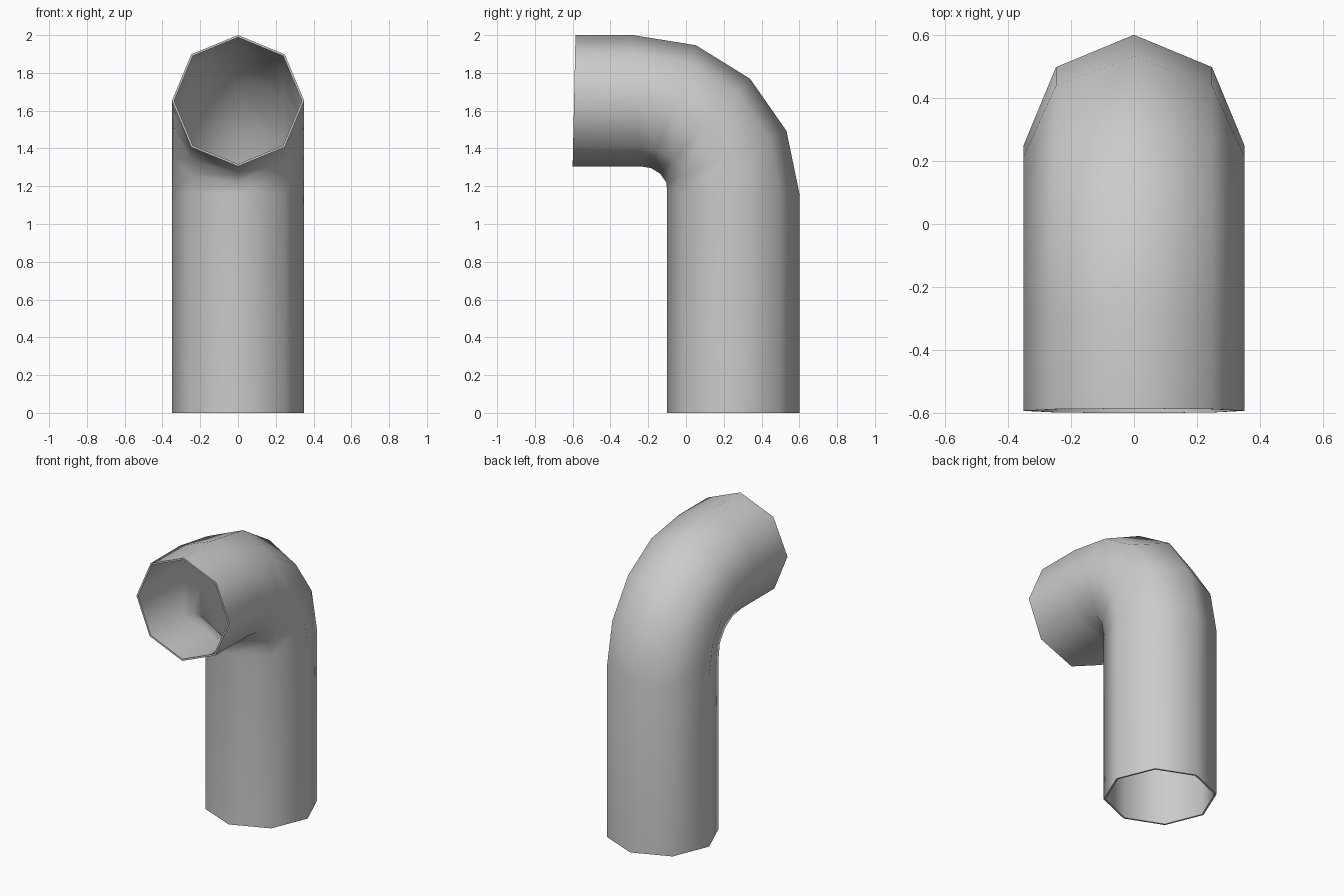
import bpy, bmesh, math

if "Cube" in bpy.data.objects:
    bpy.data.objects.remove(bpy.data.objects["Cube"])

SIDES, RX = 8, 0.35
PIVOT_Y, PIVOT_Z = -0.234, 1.163
R_IN, R_OUT = 0.142, 0.834

# Each ring is given by its inner-bend and outer-bend points (y, z)
rings = [((-0.1, 0.0), (0.6, 0.0)), ((-0.1, PIVOT_Z), (0.6, PIVOT_Z))]
for i in range(1, 4):
    a = math.radians(23.3 * i)
    c, s = math.cos(a), math.sin(a)
    rings.append(((PIVOT_Y + R_IN * c, PIVOT_Z + R_IN * s),
                  (PIVOT_Y + R_OUT * c, PIVOT_Z + R_OUT * s)))
rings += [((-0.24, 1.305), (-0.28, 2.0)), ((-0.6, 1.305), (-0.585, 2.0))]

# Octagonal pipe skin lofted through the rings
bm = bmesh.new()
loops = []
for (yi, zi), (yo, zo) in rings:
    loop = []
    for k in range(SIDES):
        t = 2 * math.pi * k / SIDES
        f = (1 + math.cos(t)) / 2
        loop.append(bm.verts.new((RX * math.sin(t), yi + (yo - yi) * f, zi + (zo - zi) * f)))
    loops.append(loop)
for a, b in zip(loops, loops[1:]):
    for k in range(SIDES):
        n = (k + 1) % SIDES
        # winding gives outward normals
        bm.faces.new((a[n], a[k], b[k], b[n]))
mesh = bpy.data.meshes.new("elbow_pipe")
bm.to_mesh(mesh)
bm.free()
pipe = bpy.data.objects.new("elbow_pipe", mesh)
bpy.context.collection.objects.link(pipe)

# Thin wall with open ends
wall = pipe.modifiers.new("wall", 'SOLIDIFY')
wall.thickness = 0.012
wall.offset = -1
bpy.context.view_layer.objects.active = pipe
pipe.select_set(True)
bpy.ops.object.modifier_apply(modifier="wall")
bpy.ops.object.shade_smooth_by_angle(angle=math.radians(60))
